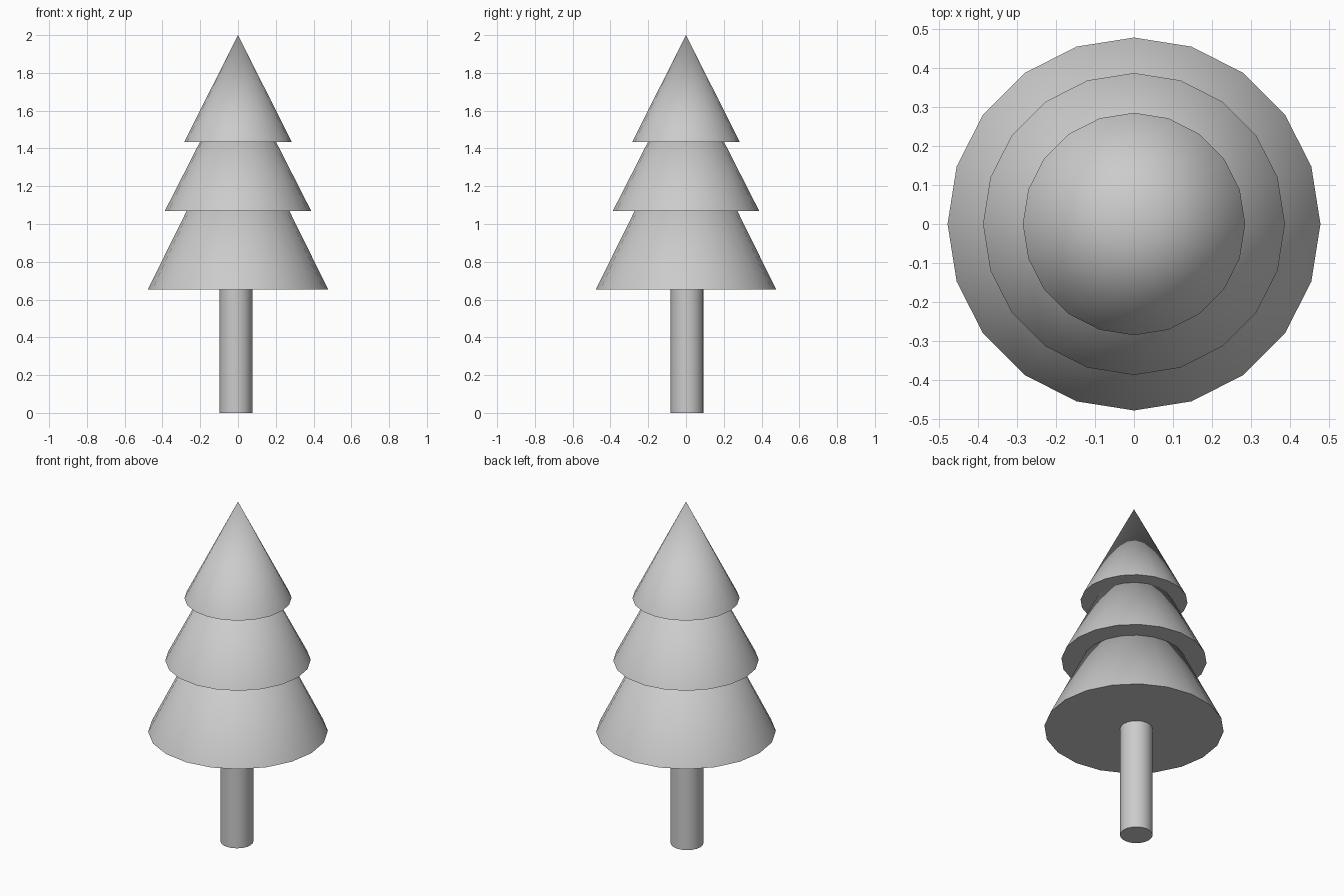
import bpy

if "Cube" in bpy.data.objects:
    bpy.data.objects.remove(bpy.data.objects["Cube"])

SIDES = 20


def cone(name, r1, r2, z0, z1, x=0.0, y=0.0):
    """Upright cone or cylinder between z0 and z1, smooth sides and a sharp rim."""
    bpy.ops.mesh.primitive_cone_add(vertices=SIDES, radius1=r1, radius2=r2,
                                    depth=z1 - z0, location=(x, y, (z0 + z1) / 2))
    ob = bpy.context.object
    ob.name = name
    bpy.ops.object.shade_smooth_by_angle()
    return ob


# Trunk, slightly off centre, running up into the foliage
cone("trunk", 0.087, 0.087, 0.0, 0.75, -0.011, 0.006)

# Three overlapping foliage tiers: base radius, base height, tip height
tiers = {
    "lower_foliage": (0.478, 0.652, 1.62),
    "middle_foliage": (0.387, 1.07, 1.83),
    "top_foliage": (0.285, 1.434, 2.0),
}
for name, (r, z0, z1) in tiers.items():
    cone(name, r, 0.0, z0, z1)
